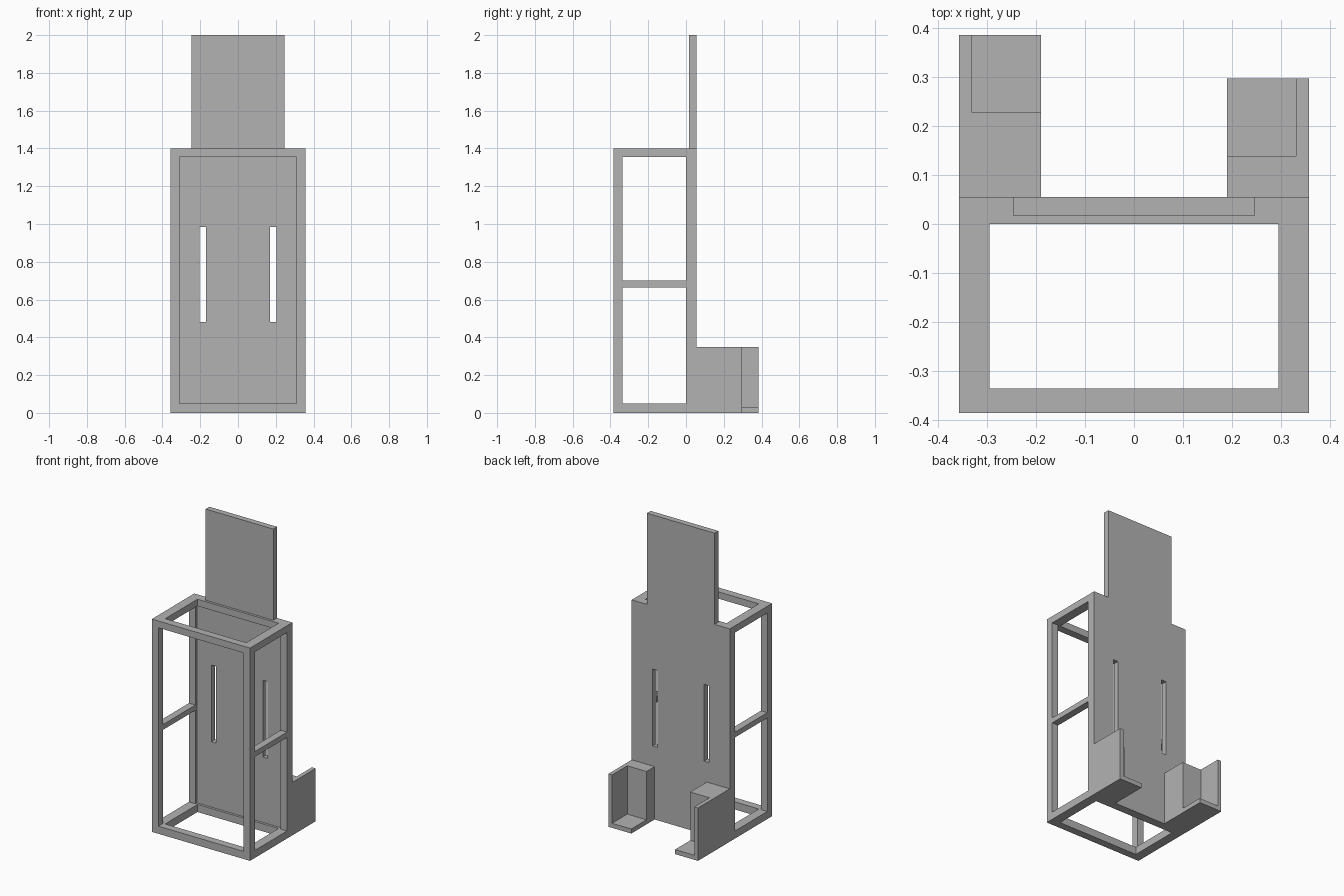
import bpy
import bmesh

cube = bpy.data.objects.get("Cube")
if cube:
    bpy.data.objects.remove(cube, do_unlink=True)

grey = bpy.data.materials.new("plain grey")
grey.use_nodes = True
grey.diffuse_color = (0.45, 0.45, 0.45, 1)
grey.node_tree.nodes["Principled BSDF"].inputs["Base Color"].default_value = grey.diffuse_color


def extrude(name, outline, y0, y1):
    """Solid from an x-z outline running from y0 to y1."""
    bm = bmesh.new()
    face = bm.faces.new([bm.verts.new((x, y0, z)) for x, z in outline])
    side = bmesh.ops.extrude_face_region(bm, geom=[face])["geom"]
    moved = [v for v in side if isinstance(v, bmesh.types.BMVert)]
    bmesh.ops.translate(bm, verts=moved, vec=(0, y1 - y0, 0))
    bmesh.ops.recalc_face_normals(bm, faces=bm.faces)
    mesh = bpy.data.meshes.new(name)
    bm.to_mesh(mesh)
    bm.free()
    mesh.materials.append(grey)
    obj = bpy.data.objects.new(name, mesh)
    bpy.context.collection.objects.link(obj)
    return obj


def box(name, x, y, z):
    corners = [(x[0], z[0]), (x[1], z[0]), (x[1], z[1]), (x[0], z[1])]
    return extrude(name, corners, *y)


def cut(obj, x, y, z):
    """Remove a box-shaped volume from a part."""
    cutter = box("cutter", x, y, z)
    cutter.hide_render = True
    mod = obj.modifiers.new("cut", "BOOLEAN")
    mod.operation = "DIFFERENCE"
    mod.solver = "EXACT"
    mod.object = cutter
    bpy.context.view_layer.objects.active = obj
    bpy.ops.object.modifier_apply(modifier=mod.name)
    bpy.data.objects.remove(cutter, do_unlink=True)


W, H = 0.357, 1.4          # half width and height of the cage
FRONT, BACK = -0.385, 0.055
PANEL = 0.016              # front face of the back panel

# Open cage: hollow front, top and bottom openings, two windows per side
frame = box("frame", (-W, W), (FRONT, PANEL), (0, H))
cut(frame, (-0.31, 0.31), (-1, 1), (0.05, 1.355))
cut(frame, (-0.295, 0.295), (-0.335, 0), (-1, 3))
for low, high in ((0.05, 0.665), (0.7, 1.355)):
    cut(frame, (-1, 1), (-0.335, 0), (low, high))

# Back panel with a narrower raised top and two slots
T = 0.246
back_panel = extrude("back_panel", [(-W, 0), (W, 0), (W, H), (T, H), (T, 2),
                                    (-T, 2), (-T, H), (-W, H)], PANEL, BACK)
for side in (-1, 1):
    cut(back_panel, sorted((side * 0.17, side * 0.205)), (-1, 1), (0.48, 0.985))

# Rear brackets: block, outer wall and floor lip, the right one longer
for name, side, notch, end in (("left_bracket", 1, 0.139, 0.297),
                               ("right_bracket", -1, 0.227, 0.385)):
    bracket = box(name, sorted((side * 0.19, side * W)), (BACK, end), (0, 0.348))
    cut(bracket, sorted((side * 0.1, side * 0.33)), (notch, 1), (0.03, 1))
